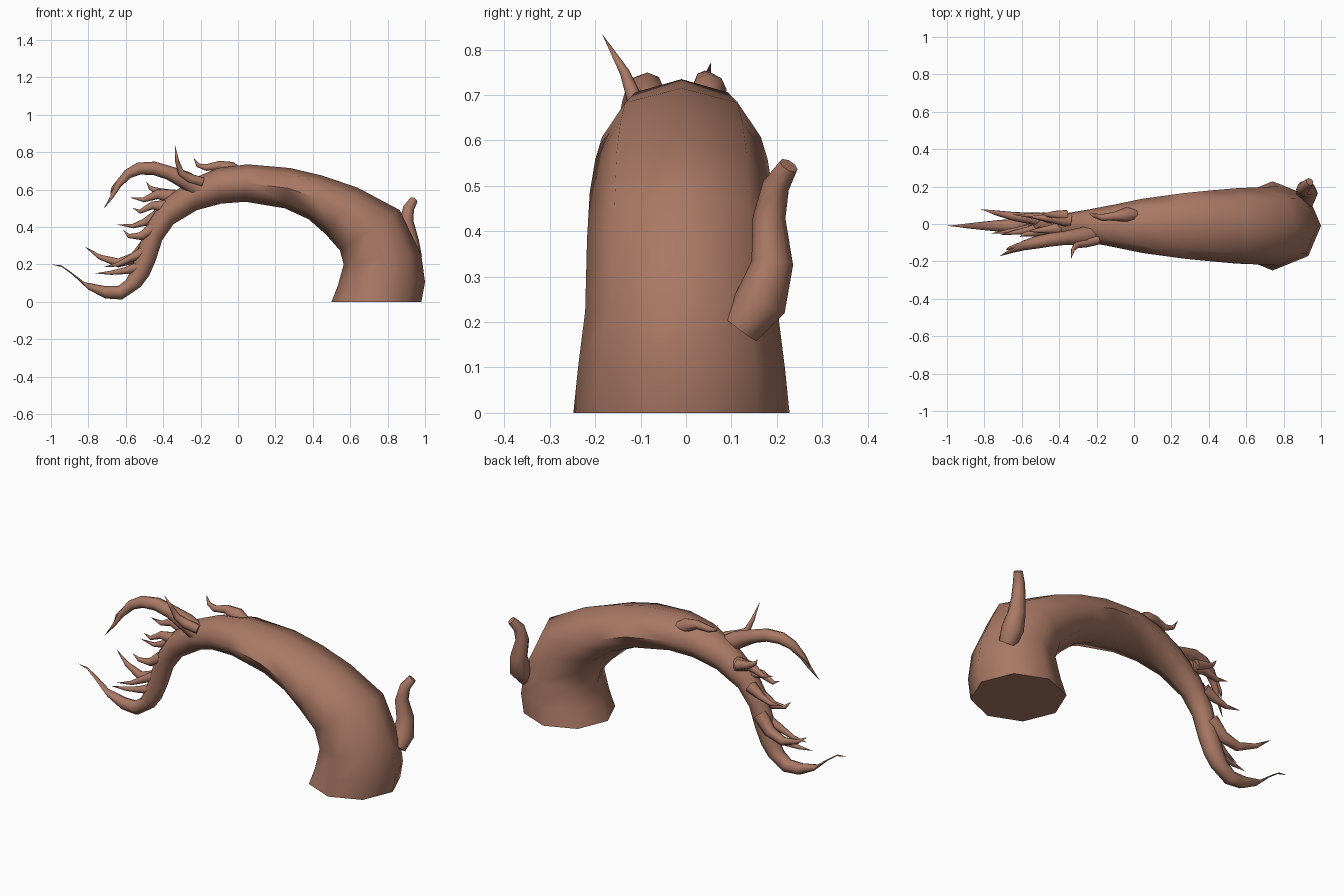
import bpy, bmesh, math
from mathutils import Vector

SIDES = 8
mat = bpy.data.materials.new("brown_skin")
mat.diffuse_color = (0.40, 0.19, 0.13, 1)


def loft(name, rings, tip=None):
    """Skin a list of vertex rings; cap the start, close the end with a tip or cap."""
    bm = bmesh.new()
    loops = [[bm.verts.new(p) for p in r] for r in rings]
    n = len(loops[0])
    for a, b in zip(loops, loops[1:]):
        for i in range(n):
            j = (i + 1) % n
            bm.faces.new((a[i], a[j], b[j], b[i]))
    bm.faces.new(loops[0][::-1])
    if tip is None:
        bm.faces.new(loops[-1])
    else:
        t = bm.verts.new(tip)
        for i in range(n):
            bm.faces.new((loops[-1][i], loops[-1][(i + 1) % n], t))
    bmesh.ops.recalc_face_normals(bm, faces=bm.faces)
    me = bpy.data.meshes.new(name)
    bm.to_mesh(me)
    bm.free()
    me.materials.append(mat)
    ob = bpy.data.objects.new(name, me)
    bpy.context.collection.objects.link(ob)
    bpy.ops.object.select_all(action='DESELECT')
    ob.select_set(True)
    bpy.context.view_layer.objects.active = ob
    bpy.ops.object.shade_smooth_by_angle(angle=math.radians(62))
    return ob


def tendril(name, path, pointed=True):
    """Tapered round tube through (x, y, z, radius) points."""
    pts = [Vector(p[:3]) for p in path]
    rings = []
    last = len(path) - 1
    for k, p in enumerate(path):
        if pointed and k == last:
            break
        t = (pts[min(k + 1, last)] - pts[max(k - 1, 0)]).normalized()
        u = t.cross(Vector((0, 1, 0))).normalized()
        v = t.cross(u)
        rings.append([pts[k] + p[3] * (u * math.cos(a) + v * math.sin(a))
                      for a in (math.tau * i / SIDES for i in range(SIDES))])
    return loft(name, rings, pts[-1] if pointed else None)


# Trunk: inner x, z / outer x, z / half width in y
trunk = [
    (.50, 0, .98, 0, .238), (.535, .09, 1.0, .105, .228), (.565, .20, .98, .25, .212),
    (.545, .275, .865, .49, .208), (.47, .36, .64, .61, .202), (.38, .44, .45, .675, .19),
    (.25, .50, .28, .715, .175), (.04, .535, .05, .735, .145), (-.09, .525, -.11, .715, .115),
    (-.22, .49, -.26, .65, .088), (-.345, .415, -.41, .535, .065), (-.405, .33, -.495, .40, .055),
    (-.44, .22, -.545, .25, .05), (-.475, .14, -.575, .165, .047), (-.52, .08, -.60, .115, .043),
    (-.62, .012, -.64, .085, .037), (-.71, .018, -.715, .085, .032), (-.80, .065, -.82, .105, .022),
    (-.885, .145, -.90, .165, .013), (-.94, .185, -.945, .195, .006)]
rings = []
for xi, zi, xo, zo, w in trunk:
    c, h = Vector(((xi + xo) / 2, -.01, (zi + zo) / 2)), Vector(((xo - xi) / 2, 0, (zo - zi) / 2))
    rings.append([c + h * math.cos(a) + Vector((0, w * math.sin(a), 0))
                  for a in (math.tau * i / SIDES for i in range(SIDES))])
loft("trunk", rings, (-1.0, -.01, .20))

# Blunt horn at the back of the base
tendril("base_horn", [(.92, .12, .185, .045), (.925, .165, .245, .058), (.92, .19, .33, .046),
                      (.902, .183, .43, .036), (.912, .198, .50, .03), (.94, .226, .545, .022)], False)

# Upper tendrils
tendril("crest_tendril", [(.01, .05, .685, .03), (-.04, .05, .71, .04), (-.1, .042, .73, .024),
                          (-.17, .035, .718, .018), (-.215, .045, .73, .011), (-.238, .055, .772, 0)])
tendril("large_upper_tendril", [(-.19, -.05, .59, .05), (-.28, -.066, .65, .048),
                                (-.37, -.075, .69, .037), (-.45, -.085, .714, .036),
                                (-.53, -.1, .712, .033), (-.59, -.115, .683, .026),
                                (-.64, -.135, .625, .017), (-.675, -.152, .56, .009),
                                (-.72, -.173, .495, 0)])
tendril("upper_tendril_fork", [(-.59, -.11, .69, .018), (-.635, -.12, .645, .013),
                               (-.67, -.13, .61, .007), (-.685, -.14, .57, 0)])
tendril("thin_spike", [(-.19, -.085, .64, .025), (-.26, -.1, .66, .026), (-.305, -.112, .69, .018),
                       (-.325, -.135, .75, .011), (-.336, -.185, .835, 0)])

# Middle and lower tendrils
small = [
    [(-.34, .02, .56, .04), (-.43, .03, .575, .026), (-.505, .035, .545, .013), (-.578, .04, .558, 0)],
    [(-.36, .045, .57, .03), (-.43, .05, .59, .02), (-.47, .05, .61, .01), (-.49, .055, .642, 0)],
    [(-.39, -.02, .51, .035), (-.46, -.03, .515, .021), (-.525, -.035, .482, .011), (-.565, -.04, .502, 0)],
    [(-.43, .03, .46, .034), (-.5, .04, .425, .02), (-.56, .045, .405, .012), (-.65, .05, .413, 0)],
    [(-.46, -.03, .39, .032), (-.52, -.045, .35, .022), (-.585, -.055, .352, .011), (-.615, -.07, .385, 0)],
    [(-.48, .02, .31, .04), (-.55, .03, .235, .031), (-.64, .04, .208, .024), (-.74, .06, .24, .013),
     (-.82, .08, .295, 0)],
    [(-.5, -.02, .27, .03), (-.57, -.035, .235, .02), (-.64, -.045, .20, .012), (-.72, -.06, .185, 0)],
    [(-.52, -.02, .19, .03), (-.6, -.03, .167, .019), (-.68, -.04, .155, .011), (-.765, -.05, .152, 0)],
]
for i, path in enumerate(small):
    tendril(f"small_tendril_{i + 1}", path)
